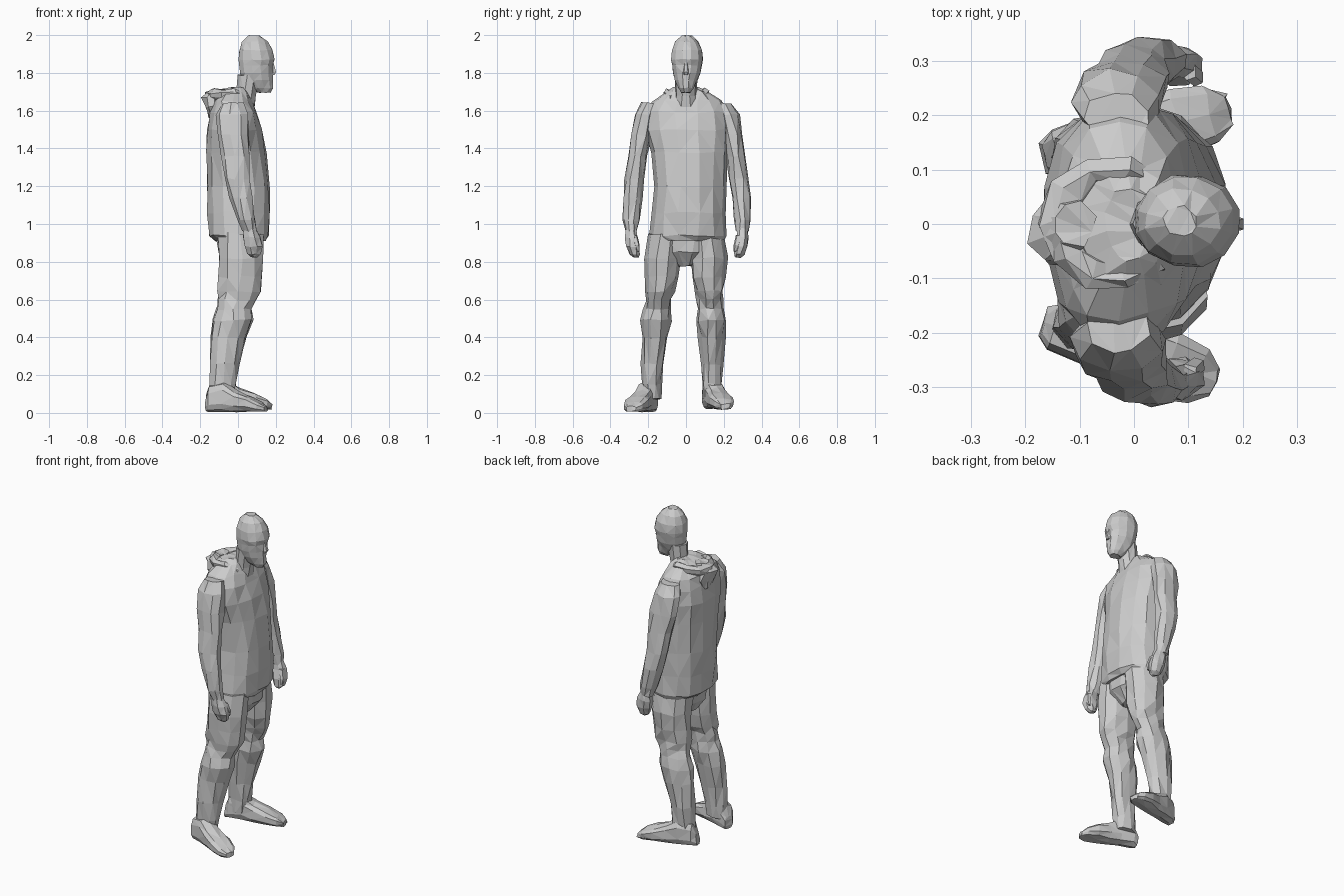
import bpy, bmesh, math, random
from mathutils import Vector as V

random.seed(4)
X, Y, Z = V((1, 0, 0)), V((0, 1, 0)), V((0, 0, 1))


def loft(name, rings, n=10, power=2.0, jitter=0.006):
    """Skin rings of (centre, axis_u, axis_v), faceted, with a little irregularity."""
    bm = bmesh.new()
    loops = []
    for c, u, v in rings:
        loop = []
        for i in range(n):
            a = math.tau * (i + 0.5) / n
            cu, sv = (math.copysign(abs(f) ** (2 / power), f) for f in (math.cos(a), math.sin(a)))
            p = c + u * cu + v * sv
            p += V([random.uniform(-jitter, jitter) for _ in range(3)])
            p.z = max(p.z, 0)
            loop.append(bm.verts.new(p))
        loops.append(loop)
    for a, b in zip(loops, loops[1:]):
        for i in range(n):
            j = (i + 1) % n
            bm.faces.new((a[i], a[j], b[j], b[i]))
    bm.faces.new(loops[0][::-1])
    bm.faces.new(loops[-1])
    bmesh.ops.recalc_face_normals(bm, faces=bm.faces)
    bmesh.ops.triangulate(bm, faces=bm.faces)
    me = bpy.data.meshes.new(name)
    bm.to_mesh(me)
    bm.free()
    ob = bpy.data.objects.new(name, me)
    bpy.context.collection.objects.link(ob)
    return ob


def level(rows):
    """Horizontal rings from x, y, z, half depth, half width."""
    return [(V((x, y, z)), X * rx, Y * ry) for x, y, z, rx, ry in rows]


# hooded top, hanging loose over the hips
loft("sweatshirt", level([
    (0.01, 0.01, 0.91, 0.135, 0.19), (0.005, 0.01, 0.94, 0.16, 0.205),
    (0.005, 0.015, 1.06, 0.168, 0.197), (0.0, 0.02, 1.20, 0.168, 0.19),
    (-0.01, 0.015, 1.38, 0.16, 0.20), (-0.02, 0.005, 1.50, 0.147, 0.222),
    (-0.025, 0.0, 1.59, 0.125, 0.225), (-0.03, 0.005, 1.65, 0.105, 0.185),
    (-0.02, 0.005, 1.70, 0.075, 0.11), (-0.01, 0.0, 1.72, 0.045, 0.07)]), 14, 2.3)

# pelvis of the trousers under the hem
loft("trouser_seat", level([
    (0.01, 0.0, 0.78, 0.07, 0.05), (0.015, 0.0, 0.85, 0.12, 0.15),
    (0.01, 0.0, 0.95, 0.13, 0.18)]), 12)

# head, neck and face
loft("neck", level([(0.02, 0, 1.60, 0.07, 0.075), (0.045, 0, 1.68, 0.053, 0.055),
                    (0.06, 0, 1.79, 0.06, 0.062)]), 9, jitter=0.003)
loft("head", level([
    (0.14, 0.0, 1.695, 0.035, 0.026), (0.125, 0.0, 1.72, 0.062, 0.042),
    (0.105, 0.0, 1.76, 0.083, 0.06), (0.098, 0.003, 1.80, 0.092, 0.074),
    (0.095, 0.005, 1.84, 0.09, 0.082), (0.098, 0.005, 1.87, 0.098, 0.086),
    (0.093, 0.005, 1.92, 0.09, 0.081), (0.09, 0.005, 1.965, 0.07, 0.062),
    (0.085, 0.005, 1.997, 0.03, 0.028)]), 12, jitter=0.003)
loft("nose", level([(0.183, 0, 1.79, 0.014, 0.014), (0.186, 0, 1.805, 0.019, 0.017),
                    (0.18, 0, 1.86, 0.008, 0.008)]), 5, jitter=0)

# folded hood: roll around the neck and the bag hanging behind
roll = []
for i in range(9):
    a = math.radians(-135 + 270 * i / 8)
    out = V((-math.cos(a), math.sin(a), 0))
    back = max(0, math.cos(a))
    c = V((-0.035 - 0.105 * math.cos(a), 0.1 * math.sin(a), 1.69 - 0.01 * back))
    if abs(a) > 2:
        c.z -= 0.03
    roll.append((c, out * (0.024 + 0.016 * back), Z * (0.026 + 0.008 * back)))
loft("hood_roll", roll, 7, jitter=0.008)
loft("hood_bag", level([(-0.14, 0, 1.56, 0.015, 0.04), (-0.14, -0.005, 1.62, 0.032, 0.08),
                        (-0.145, -0.01, 1.67, 0.05, 0.065), (-0.11, 0, 1.715, 0.04, 0.04)]),
     8, jitter=0.006)

for s, side in ((-1, "right"), (1, "left")):
    dy = 0.006 if s > 0 else 0.003

    # sleeve and relaxed hand
    loft(side + "_arm", level([(x, s * y + dy, z, rx, ry) for x, y, z, rx, ry in [
        (-0.03, 0.19, 1.64, 0.06, 0.05), (-0.03, 0.215, 1.58, 0.085, 0.06),
        (-0.025, 0.24, 1.47, 0.085, 0.056), (-0.01, 0.258, 1.36, 0.075, 0.053),
        (-0.003, 0.275, 1.24, 0.065, 0.053), (0.015, 0.285, 1.14, 0.062, 0.05),
        (0.045, 0.292, 1.02, 0.05, 0.044), (0.06, 0.293, 0.96, 0.037, 0.033)]]), 9)
    loft(side + "_hand", level([(x, s * y + dy, z, rx, ry) for x, y, z, rx, ry in [
        (0.06, 0.293, 0.98, 0.032, 0.027), (0.073, 0.292, 0.93, 0.048, 0.034),
        (0.082, 0.285, 0.88, 0.048, 0.037), (0.085, 0.275, 0.84, 0.035, 0.028),
        (0.085, 0.27, 0.825, 0.018, 0.015)]]), 8, jitter=0.004)
    loft(side + "_thumb", level([(x, s * y + dy, z, r, r) for x, y, z, r in [
        (0.1, 0.275, 0.94, 0.016), (0.116, 0.262, 0.89, 0.015), (0.112, 0.255, 0.855, 0.008)]]),
        5, jitter=0.002)

    # trouser leg, bagging out at the knee and tapering to the ankle
    leg = [(0.015, 0.105, 0.95, 0.125, 0.10), (0.02, 0.122, 0.82, 0.122, 0.10),
           (0.012, 0.123, 0.72, 0.118, 0.088), (0.005, 0.128, 0.645, 0.116, 0.075),
           (-0.005, 0.135, 0.60, 0.105, 0.068), (-0.02, 0.142, 0.55, 0.095, 0.07),
           (-0.027, 0.148, 0.49, 0.108, 0.08), (-0.05, 0.15, 0.40, 0.094, 0.07),
           (-0.07, 0.157, 0.26, 0.077, 0.06), (-0.08, 0.16, 0.15, 0.068, 0.052),
           (-0.085, 0.16, 0.07, 0.068, 0.05)]
    loft(side + "_leg", level([(x, s * y - 0.024 * (1 - z / 0.95), z, rx, ry)
                               for x, y, z, rx, ry in leg]), 10, jitter=0.007)

    # shoe, turned outwards, swept from heel to toe
    heel = V((-0.165, 0.122 if s > 0 else -0.18, 0))
    toe = V((0.175, 0.21, 0)) if s > 0 else V((0.15, -0.29, 0))
    along = (toe - heel).normalized()
    across = Z.cross(along)
    lift = 0.02 if s > 0 else 0.005
    loft(side + "_shoe", [
        (heel.lerp(toe, t) + Z * (h / 2 + lift), across * w, Z * (h / 2)) for t, w, h in [
            (0, 0.028, 0.08), (0.07, 0.048, 0.14), (0.3, 0.054, 0.16), (0.5, 0.056, 0.115),
            (0.72, 0.064, 0.085), (0.9, 0.054, 0.055), (1.0, 0.028, 0.03)]],
        10, 2.8, jitter=0.004)
